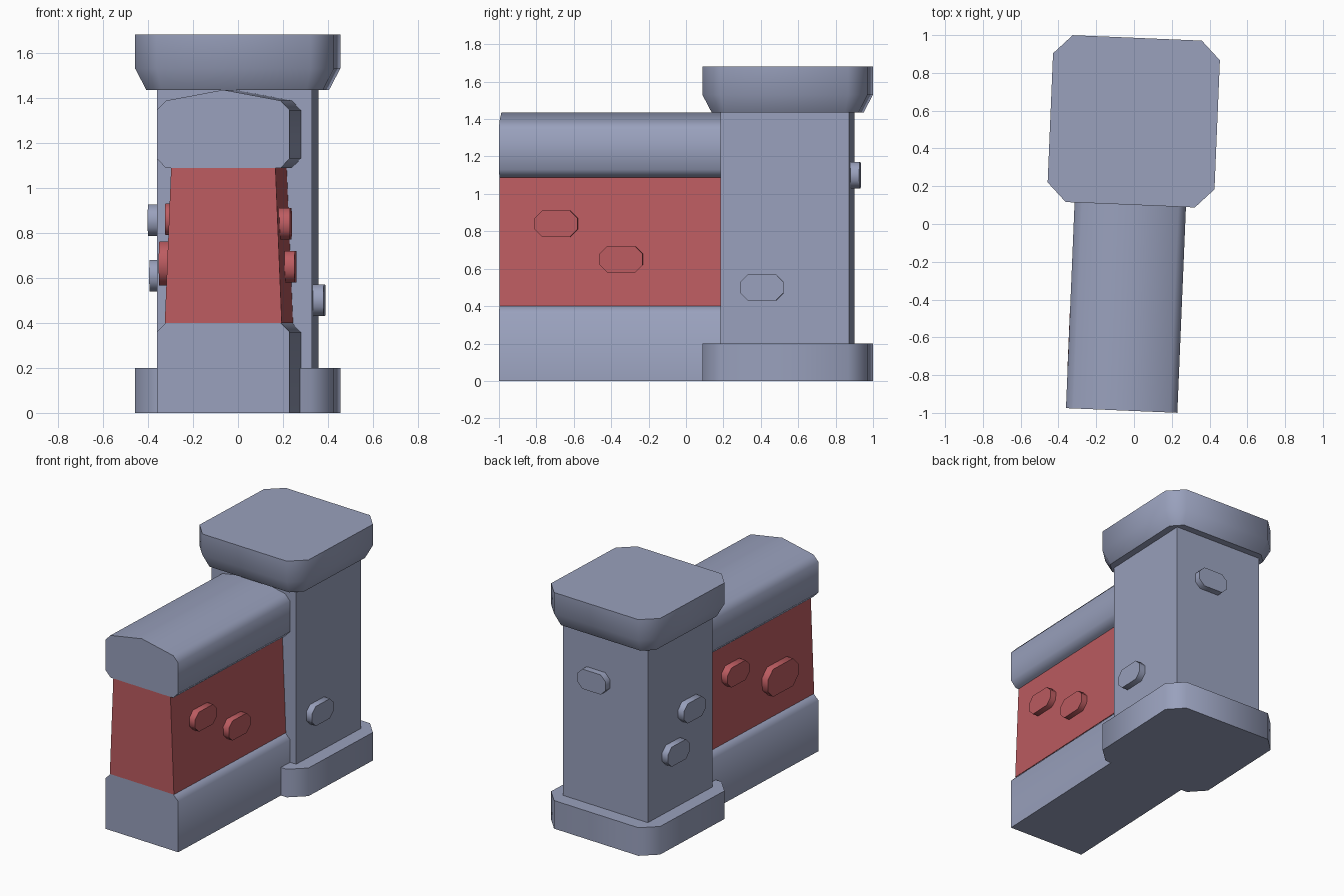
import bpy, bmesh, math
from mathutils import Matrix

if "Cube" in bpy.data.objects:
    bpy.data.objects.remove(bpy.data.objects["Cube"])

ROT = Matrix.Rotation(math.radians(-2.4), 4, 'Z')   # whole model is turned slightly
CX = -0.024                                         # wall / pillar centre line
PY, PH = 0.543, 0.344                               # pillar centre and half width
FRONT, BACK = -0.989, 0.21                          # wall ends


def material(name, rgb):
    m = bpy.data.materials.new(name)
    m.diffuse_color = (*rgb, 1)
    m.use_nodes = True
    m.node_tree.nodes["Principled BSDF"].inputs["Base Color"].default_value = m.diffuse_color
    return m


STONE = material("grey_stone", (0.319, 0.355, 0.507))
RED = material("red_brick", (0.507, 0.107, 0.119))


def loft(name, rings, mat):
    """Closed solid through equal-sized rings of points."""
    bm = bmesh.new()
    vs = [[bm.verts.new(p) for p in r] for r in rings]
    n = len(vs[0])
    for a, b in zip(vs, vs[1:]):
        for i in range(n):
            j = (i + 1) % n
            bm.faces.new((a[i], a[j], b[j], b[i]))
    bm.faces.new(vs[0][::-1])
    bm.faces.new(vs[-1])
    bmesh.ops.recalc_face_normals(bm, faces=bm.faces)
    bm.transform(ROT)
    for f in bm.faces:
        f.smooth = True
    for e in bm.edges:
        e.smooth = e.calc_face_angle() < math.radians(50)
    me = bpy.data.meshes.new(name)
    bm.to_mesh(me)
    bm.free()
    me.materials.append(mat)
    ob = bpy.data.objects.new(name, me)
    bpy.context.collection.objects.link(ob)
    return ob


def octagon(w, h, c):
    """Rectangle of half size w x h with cut corners."""
    q = [(w, h - c), (w - c, h)]
    q += [(-x, y) for x, y in q[::-1]]
    return q + [(-x, -y) for x, y in q]


def slab(name, levels):
    """Stack of cut-corner squares (half, corner, z) around the pillar."""
    loft(name, [[(CX + x, PY + y, z) for x, y in octagon(h, h, c)]
                for h, c, z in levels], STONE)


def wall(name, half, mat):
    """Mirrored cross-section (half width, z) run along the wall."""
    prof = half + [(-x, z) for x, z in half[::-1] if x > 0]
    loft(name, [[(CX + x, y, z) for x, z in prof] for y in (FRONT, BACK)], mat)


def brick(name, side, outer, along, z, mat, s=1.0):
    """Cut-corner brick sticking out of a side: 'x' or 'y' axis."""
    o = octagon(0.115 * s, 0.07 * s, 0.04 * s)
    inner = outer - math.copysign(0.08, outer)
    if side == 'x':
        rings = [[(d, along + a, z + b) for a, b in o] for d in (inner, outer)]
    else:
        rings = [[(along + a, d, z + b) for a, b in o] for d in (inner, outer)]
    loft(name, rings, mat)


# Pillar: foot, shaft, cap
slab("pillar_foot", [(0.442, 0.10, 0), (0.442, 0.10, 0.2)])
loft("pillar_shaft", [[(CX + x * PH, PY + y * PH, z) for x, y in
                       ((1, 1), (-1, 1), (-1, -1), (1, -1))] for z in (0.19, 1.44)], STONE)
slab("pillar_cap", [(0.393, 0.07, 1.435), (0.442, 0.10, 1.53), (0.442, 0.10, 1.68)])

# Wall: base, red panel, coping
wall("wall_base", [(0.295, 0), (0.295, 0.36), (0.255, 0.4)], STONE)
wall("wall_panel", [(0.26, 0.4), (0.232, 1.087)], RED)
wall("wall_coping", [(0.255, 1.087), (0.295, 1.13), (0.295, 1.345),
                     (0.255, 1.387), (0, 1.435)], STONE)

# Raised bricks on the wall
brick("wall_brick_right_a", 'x', 0.264, -0.685, 0.84, RED)
brick("wall_brick_right_b", 'x', 0.270, -0.336, 0.65, RED)
brick("wall_brick_left_a", 'x', -0.314, -0.147, 0.86, RED)
brick("wall_brick_left_b", 'x', -0.320, -0.612, 0.663, RED, 1.4)

# Raised bricks on the pillar
brick("pillar_brick_right", 'x', 0.367, 0.421, 0.5, STONE)
brick("pillar_brick_left_a", 'x', -0.416, 0.45, 0.855, STONE)
brick("pillar_brick_left_b", 'x', -0.416, 0.62, 0.61, STONE)
brick("pillar_brick_back", 'y', 0.934, 0.053, 1.10, STONE)
